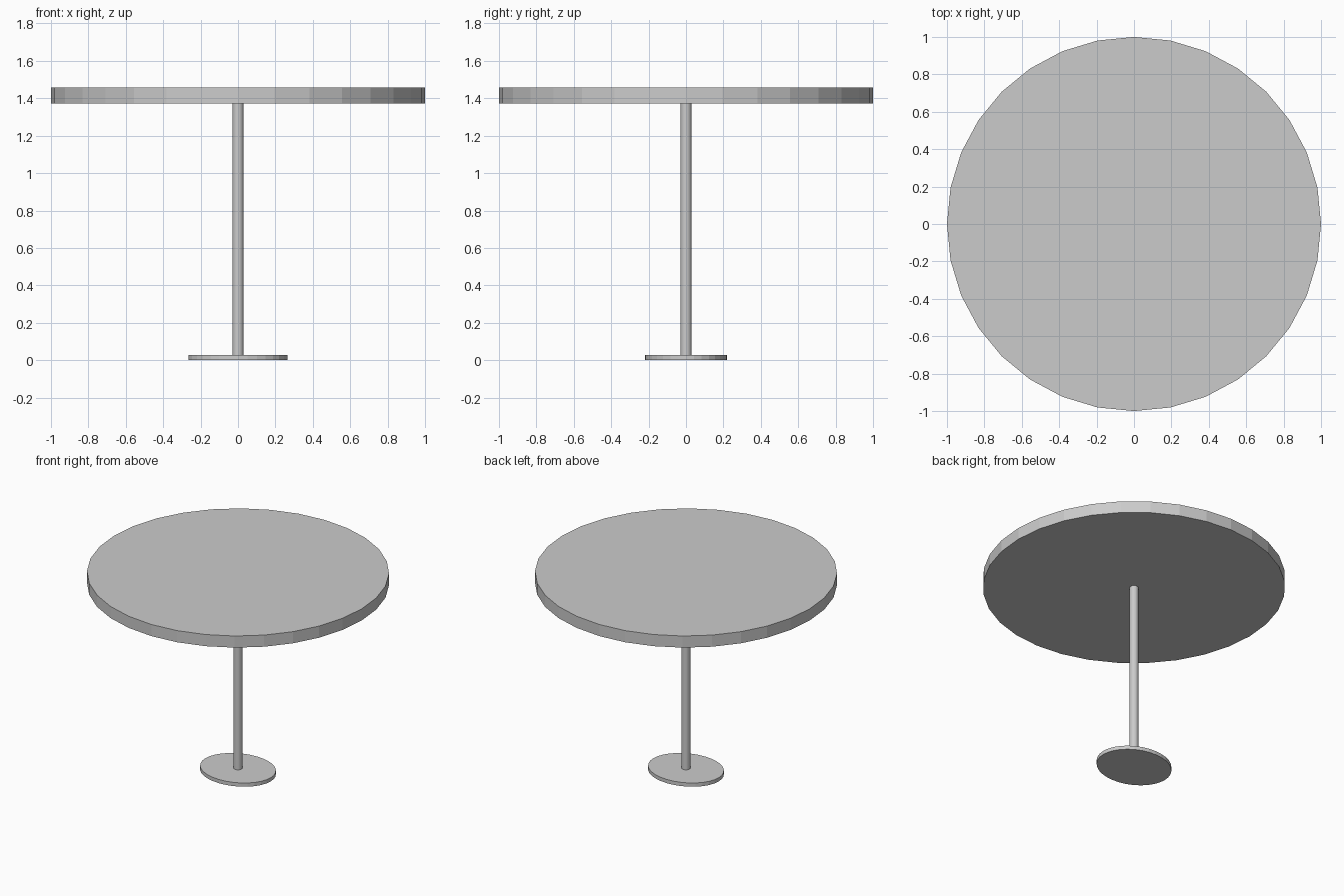
import bpy

if "Cube" in bpy.data.objects:
    bpy.data.objects.remove(bpy.data.objects["Cube"])


def disc(name, rx, ry, z0, z1, sides=32):
    """Flat-faced upright cylinder between two heights, vertices on the x axis."""
    bpy.ops.mesh.primitive_cylinder_add(
        vertices=sides, radius=1, depth=1, location=(0, 0, (z0 + z1) / 2))
    ob = bpy.context.object
    ob.name = name
    ob.scale = (rx, ry, z1 - z0)
    bpy.ops.object.transform_apply(location=False, rotation=False, scale=True)
    return ob


# Oval foot plate
disc("base_plate", 0.265, 0.22, 0.0, 0.027)

# Slim central column
disc("column", 0.029, 0.029, 0.027, 1.372)

# Round table top
disc("table_top", 1.0, 1.0, 1.372, 1.457)
